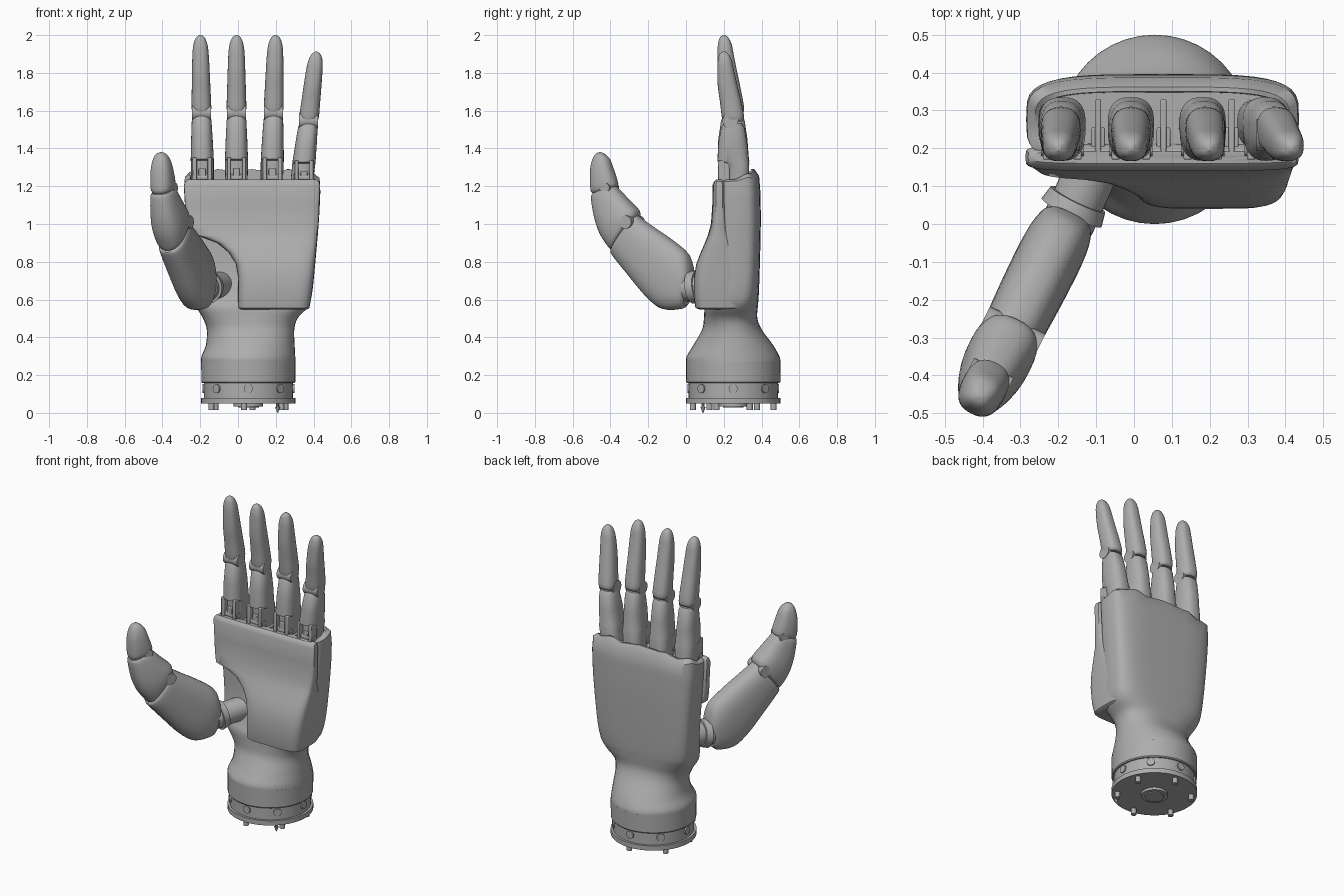
import bpy, bmesh, math
from mathutils import Vector

if "Cube" in bpy.data.objects:
    bpy.data.objects.remove(bpy.data.objects["Cube"], do_unlink=True)

SEG = 40
WX, WY = 0.055, 0.25          # wrist axis
parts = []

grey = bpy.data.materials.new("satin grey")
grey.use_nodes = True
grey.diffuse_color = (0.42, 0.42, 0.42, 1)
grey.node_tree.nodes["Principled BSDF"].inputs["Base Color"].default_value = (0.42, 0.42, 0.42, 1)


def finish(name, bm, bevel=0):
    bmesh.ops.recalc_face_normals(bm, faces=bm.faces)
    me = bpy.data.meshes.new(name)
    bm.to_mesh(me)
    bm.free()
    me.materials.append(grey)
    ob = bpy.data.objects.new(name, me)
    bpy.context.collection.objects.link(ob)
    if bevel:
        mod = ob.modifiers.new("Bevel", "BEVEL")
        mod.width, mod.segments = bevel, 2
    parts.append(ob)
    return ob


def oval(center, a, b, e=2.0):
    """Superellipse ring spanned by half-axes a and b."""
    ring = []
    for i in range(SEG):
        t = math.tau * i / SEG
        c, s = math.cos(t), math.sin(t)
        ring.append(center + a * math.copysign(abs(c) ** (2 / e), c)
                    + b * math.copysign(abs(s) ** (2 / e), s))
    return ring


def flat(z, x0, x1, y0, y1, e=2.0):
    return oval(Vector(((x0 + x1) / 2, (y0 + y1) / 2, z)),
                Vector(((x1 - x0) / 2, 0, 0)), Vector((0, (y1 - y0) / 2, 0)), e)


def smooth(rings, steps=4):
    """Catmull-Rom interpolation between rings."""
    out, n = [], len(rings)
    for k in range(n - 1):
        quad = [rings[max(k - 1, 0)], rings[k], rings[k + 1], rings[min(k + 2, n - 1)]]
        for j in range(steps):
            t = j / steps
            out.append([b + (c - a) * (t / 2) + (a * 2 - b * 5 + c * 4 - d) * (t * t / 2)
                        + (b * 3 - a - c * 3 + d) * (t ** 3 / 2) for a, b, c, d in zip(*quad)])
    return out + [rings[-1]]


def loft(name, rings):
    bm = bmesh.new()
    loops = [[bm.verts.new(p) for p in r] for r in rings]
    for lo, hi in zip(loops, loops[1:]):
        for i in range(SEG):
            j = (i + 1) % SEG
            bm.faces.new((lo[i], lo[j], hi[j], hi[i]))
    bm.faces.new(loops[0])
    bm.faces.new(loops[-1])
    return finish(name, bm)


def rod(name, p, q, r, r2=None, sides=20):
    p, q = Vector(p), Vector(q)
    bm = bmesh.new()
    bmesh.ops.create_cone(bm, cap_ends=True, segments=sides, radius1=r,
                          radius2=r if r2 is None else r2, depth=(q - p).length)
    rot = (q - p).to_track_quat("Z", "Y").to_matrix().to_4x4()
    bm.transform(rot)
    bmesh.ops.translate(bm, verts=bm.verts, vec=(p + q) / 2)
    return finish(name, bm)


def block(name, x0, x1, y0, y1, z0, z1, bevel=0.004):
    bm = bmesh.new()
    bmesh.ops.create_cube(bm, size=1)
    bmesh.ops.scale(bm, verts=bm.verts, vec=(x1 - x0, y1 - y0, z1 - z0))
    bmesh.ops.translate(bm, verts=bm.verts, vec=((x0 + x1) / 2, (y0 + y1) / 2, (z0 + z1) / 2))
    return finish(name, bm, bevel)


def disc(z, r):
    return flat(z, WX - r, WX + r, WY - r, WY + r)


# Wrist coupling: flange, groove and collar
loft("wrist_flange", [disc(0.05, 0.25), disc(0.08, 0.25)])
loft("wrist_groove", [disc(0.08, 0.236), disc(0.16, 0.236)])
loft("wrist_collar", [disc(0.158, 0.244), disc(0.164, 0.249), disc(0.275, 0.25)])
rod("flange_hub", (WX, WY, 0.034), (WX, WY, 0.055), 0.078, sides=32)
rod("hub_boss", (WX, WY, 0.028), (WX, WY, 0.04), 0.055, sides=32)
for i in range(6):
    a = math.tau * (i + 0.4) / 6
    x, y = WX + 0.215 * math.cos(a), WY + 0.215 * math.sin(a)
    rod("flange_screw", (x, y, 0.014), (x, y, 0.055), 0.016, sides=12)
rod("locating_pin", (0.21, 0.09, 0), (0.21, 0.09, 0.03), 0.002, 0.014, 10)
rod("locating_pin_stem", (0.21, 0.09, 0.025), (0.21, 0.09, 0.055), 0.008, sides=10)
for i in range(8):
    d = Vector((math.sin(math.tau * i / 8), math.cos(math.tau * i / 8), 0))
    c = Vector((WX, WY, 0.128))
    rod("collar_screw", c + d * 0.22, c + d * 0.243, 0.024)


# Hand shell, flowing from wrist to an open knuckle tray
def raised(ring, height):
    for p in ring:
        t = min(max((p.y - 0.25) / 0.1, 0), 1)
        p.z += t * t * (3 - 2 * t) * (height - 0.012 * math.cos(math.tau * p.x / 0.185))
    return ring


shell = smooth([
    flat(0.27, -0.195, 0.305, 0, 0.5),
    flat(0.30, -0.193, 0.303, 0.004, 0.494),
    flat(0.36, -0.17, 0.30, 0.04, 0.46),
    flat(0.44, -0.165, 0.298, 0.085, 0.402, 2.2),
    flat(0.50, -0.185, 0.315, 0.095, 0.378, 2.5),
    flat(0.56, -0.22, 0.37, 0.10, 0.38, 3),
    flat(0.62, -0.238, 0.39, 0.125, 0.385, 3.6),
    flat(0.75, -0.25, 0.405, 0.155, 0.39, 4),
    flat(1.0, -0.272, 0.427, 0.16, 0.396, 4),
    flat(1.17, -0.285, 0.436, 0.16, 0.394, 4)])
shell += [raised(flat(1.225, -0.283, 0.433, 0.158, 0.387, 4), 0.02),
          raised(flat(1.235, -0.262, 0.412, 0.168, 0.362, 4), 0.045),
          raised(flat(1.235, -0.252, 0.402, 0.172, 0.350, 4), 0.045),
          flat(1.16, -0.25, 0.40, 0.173, 0.348, 4)]
loft("hand_shell", shell)

# Palm cover with a curved cut-out for the thumb root
cover = [(0.548, 0.01, 0.365, 0.07), (0.556, 0, 0.378, 0.05), (0.62, 0, 0.39, 0.04),
         (0.72, 0, 0.402, 0.042), (0.79, -0.012, 0.408, 0.055), (0.85, -0.05, 0.413, 0.078),
         (0.90, -0.11, 0.418, 0.10), (0.93, -0.19, 0.42, 0.112), (0.945, -0.26, 0.42, 0.117),
         (1.0, -0.274, 0.427, 0.132), (1.1, -0.281, 0.431, 0.139), (1.205, -0.287, 0.435, 0.14),
         (1.225, -0.28, 0.43, 0.148), (1.235, -0.265, 0.415, 0.16)]
loft("palm_cover", [flat(z, a, b, y, 0.352 - y, 5) for z, a, b, y in cover])

# Fingers: (name, base x, lean, length factor)
PROXIMAL = [(1.16, 0.058, 0.2, 0.33), (1.335, 0.061, 0.2, 0.335), (1.345, 0.061, 0.167, 0.333),
            (1.45, 0.057, 0.171, 0.325), (1.55, 0.052, 0.186, 0.31), (1.575, 0.046, 0.2, 0.295)]
DISTAL = [(1.585, 0.044, 0.2, 0.297), (1.61, 0.052, 0.19, 0.308), (1.7, 0.05, 0.18, 0.293),
          (1.8, 0.047, 0.168, 0.272), (1.9, 0.043, 0.166, 0.252), (1.95, 0.037, 0.169, 0.242),
          (1.985, 0.024, 0.178, 0.226), (2.0, 0.006, 0.194, 0.208)]

for name, base, lean, k in (("index", -0.187, -0.016, 1), ("middle", -0.008, 0, 1),
                            ("ring", 0.178, 0.026, 1), ("little", 0.335, 0.1, 0.89)):
    def at(z):
        return 1.2 + (z - 1.2) * k, base + lean * (z - 1.2)

    def section(z, w, y0, y1):
        zz, x = at(z)
        return flat(zz, x - w, x + w, y0, y1, 2.5)

    loft(name + "_proximal", [section(*s) for s in PROXIMAL])
    loft(name + "_distal", smooth([section(*s) for s in DISTAL]))
    z, x = at(1.59)
    rod(name + "_joint_pin", (x - 0.05, 0.235, z), (x + 0.05, 0.235, z), 0.042)
    # Hinge fork at the finger root
    z, x = at(1.345)
    for s in (-1, 1):
        c = x + s * 0.04
        block(name + "_fork_tab", c - 0.011, c + 0.011, 0.17, 0.23, 1.21, z + 0.008)
    block(name + "_link", x - 0.019, x + 0.019, 0.182, 0.23, 1.2, z - 0.05)
    rod(name + "_hinge_pin", (x - 0.057, 0.2, 1.245), (x + 0.057, 0.2, 1.245), 0.02)

# Spacers between the finger roots
for x in (-0.095, 0.078, 0.258):
    block("knuckle_spacer", x - 0.008, x + 0.008, 0.165, 0.33, 1.15, 1.235)
    block("spacer_lug", x - 0.018, x + 0.018, 0.195, 0.255, 1.15, 1.222)

# Thumb: stations give lower (y, z), upper (y, z) and half width
THUMB = {
    "thumb_root": [(0, 0.57, 0.03, 0.73, 0.05), (-0.03, 0.55, 0.027, 0.775, 0.072),
                   (-0.12, 0.55, 0, 0.85, 0.085), (-0.2, 0.61, -0.09, 0.925, 0.086),
                   (-0.3, 0.73, -0.17, 0.98, 0.083), (-0.38, 0.83, -0.24, 1.03, 0.078),
                   (-0.39, 0.85, -0.255, 1.045, 0.065)],
    "thumb_middle": [(-0.385, 0.86, -0.255, 1.04, 0.068), (-0.4, 0.875, -0.253, 1.055, 0.083),
                     (-0.445, 0.945, -0.262, 1.08, 0.088), (-0.475, 1.03, -0.305, 1.125, 0.08),
                     (-0.494, 1.13, -0.36, 1.185, 0.064), (-0.492, 1.155, -0.375, 1.2, 0.052)],
    "thumb_tip": [(-0.488, 1.16, -0.375, 1.195, 0.05), (-0.498, 1.185, -0.367, 1.215, 0.06),
                  (-0.5, 1.28, -0.39, 1.29, 0.056), (-0.49, 1.34, -0.41, 1.345, 0.043),
                  (-0.475, 1.37, -0.435, 1.372, 0.025), (-0.458, 1.38, -0.452, 1.38, 0.005)]}
across = Vector((0.894, -0.447, 0))


def thumb_point(y, z):
    return Vector((-0.18 + 0.5 * y, y, z))


for name, stations in THUMB.items():
    rings = []
    for y0, z0, y1, z1, w in stations:
        lo, hi = thumb_point(y0, z0), thumb_point(y1, z1)
        rings.append(oval((lo + hi) / 2, across * w, (hi - lo) / 2, 2.5))
    loft(name, smooth(rings))

# Thumb joints and the pivot into the palm
for name, y, z, r, w in (("thumb_knuckle_pin", -0.285, 1.01, 0.035, 0.082),
                         ("thumb_tip_pin", -0.405, 1.19, 0.028, 0.058)):
    c = thumb_point(y, z)
    rod(name, c - across * w, c + across * w, r)
rod("thumb_pivot", (-0.175, 0.0, 0.66), (-0.09, 0.19, 0.68), 0.07, sides=32)
rod("thumb_pivot_collar", (-0.165, 0.03, 0.665), (-0.148, 0.065, 0.67), 0.088, 0.08, 32)

# Smooth shading with crisp edges
bpy.ops.object.select_all(action="DESELECT")
for ob in parts:
    ob.select_set(True)
bpy.context.view_layer.objects.active = parts[0]
bpy.ops.object.shade_smooth_by_angle(angle=math.radians(35))
